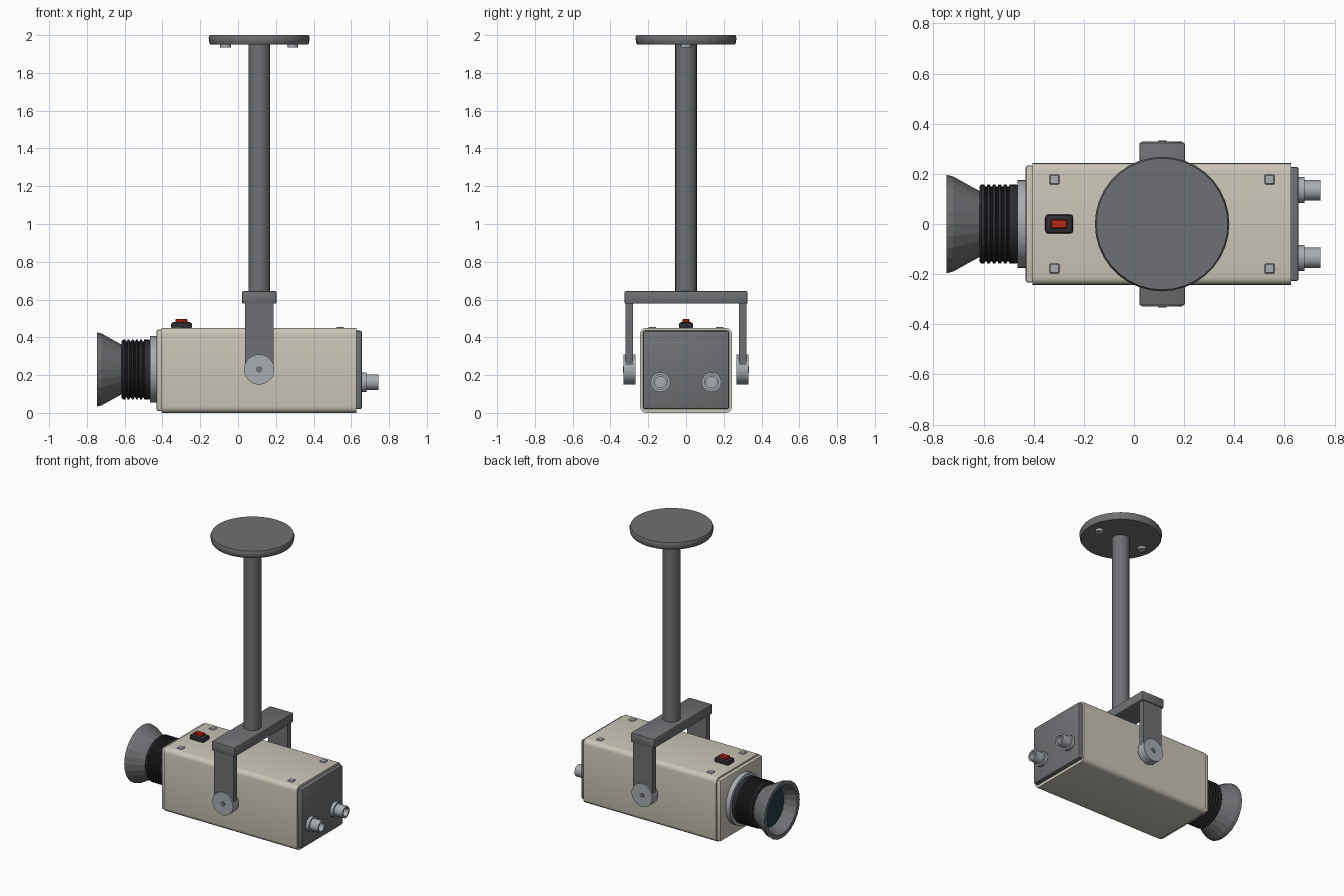
import bpy, bmesh, math
from mathutils import Vector

if "Cube" in bpy.data.objects:
    bpy.data.objects.remove(bpy.data.objects["Cube"])


def srgb(r, g, b):
    return tuple(((c / 255 + 0.055) / 1.055) ** 2.4 for c in (r, g, b)) + (1,)


def material(name, rgb):
    m = bpy.data.materials.new(name)
    m.diffuse_color = srgb(*rgb)
    m.use_nodes = True
    m.node_tree.nodes["Principled BSDF"].inputs["Base Color"].default_value = m.diffuse_color
    return m


BEIGE = material("beige paint", (203, 198, 184))
GREY = material("dark grey metal", (110, 112, 115))
SILVER = material("light grey metal", (168, 173, 178))
BLACK = material("black rubber", (46, 46, 52))
RED = material("red lamp", (190, 40, 18))
GLASS = material("dark blue glass", (30, 58, 72))


def finish(name, bm, mat, smooth=True):
    bmesh.ops.recalc_face_normals(bm, faces=bm.faces)
    me = bpy.data.meshes.new(name)
    bm.to_mesh(me)
    bm.free()
    me.materials.append(mat)
    ob = bpy.data.objects.new(name, me)
    bpy.context.collection.objects.link(ob)
    if smooth:
        bpy.ops.object.select_all(action='DESELECT')
        ob.select_set(True)
        bpy.context.view_layer.objects.active = ob
        bpy.ops.object.shade_smooth_by_angle(angle=math.radians(32))
    return ob


def box(name, lo, hi, mat, bevel=0.0, segments=2, along_x=False):
    """Box between two corners; along_x bevels only the edges that run along x."""
    lo, hi = Vector(lo), Vector(hi)
    bm = bmesh.new()
    bmesh.ops.create_cube(bm, size=1)
    for v in bm.verts:
        v.co = (lo + hi) / 2 + v.co * (hi - lo)
    if bevel:
        edges = [e for e in bm.edges if not along_x
                 or abs(e.verts[0].co.x - e.verts[1].co.x) > 1e-4]
        bmesh.ops.bevel(bm, geom=edges, offset=bevel, segments=segments,
                        profile=0.5, affect='EDGES')
    return finish(name, bm, mat)


def lathe(name, profile, centre, axis, mat, n=24, smooth=True):
    """Spin (position, radius) points about an axis; radius 0 closes an end."""
    bm = bmesh.new()
    rings = []
    for p, r in profile:
        ring = []
        for i in range(n if r else 1):
            a = math.tau * i / n
            u, w = r * math.cos(a), r * math.sin(a)
            co = {'x': (p, u, w), 'y': (u, p, w), 'z': (u, w, p)}[axis]
            ring.append(bm.verts.new(Vector(centre) + Vector(co)))
        rings.append(ring)
    for a, b in zip(rings, rings[1:]):
        for i in range(n):
            j = (i + 1) % n
            quad = [a[i % len(a)], a[j % len(a)], b[j % len(b)], b[i % len(b)]]
            bm.faces.new(list(dict.fromkeys(quad)))
    return finish(name, bm, mat, smooth)


def drum(name, a, b, r, centre, axis, mat, n=24):
    return lathe(name, [(a, 0), (a, r), (b, r), (b, 0)], centre, axis, mat, n)


MX = 0.112    # x of the hanging mount
LZ = 0.23     # height of lens axis and pivot

# Camera housing
box("housing", (-0.405, -0.243, 0), (0.627, 0.243, 0.45), BEIGE, 0.032, 4, True)
box("front_bezel", (-0.432, -0.234, 0.01), (-0.40, 0.234, 0.441), BEIGE, 0.01)
box("rear_panel", (0.61, -0.228, 0.02), (0.657, 0.228, 0.435), GREY, 0.01)

# Lens: mounting ring, ribbed barrel, hollow hood and glass
drum("lens_ring", -0.465, -0.42, 0.176, (0, 0, LZ), 'x', SILVER, 32)
barrel = [(-0.617, 0), (-0.617, 0.15), (-0.609, 0.158)]
for k in range(5):
    x = -0.597 + k * 0.022
    barrel += [(x, 0.158), (x + 0.004, 0.149), (x + 0.009, 0.149), (x + 0.013, 0.158)]
barrel += [(-0.47, 0.158), (-0.455, 0.15), (-0.455, 0)]
lathe("lens_barrel", barrel, (0, 0, LZ), 'x', BLACK, 24)
lathe("lens_hood", [(-0.61, 0), (-0.61, 0.128), (-0.722, 0.19), (-0.747, 0.196),
                    (-0.747, 0.168), (-0.66, 0.135), (-0.66, 0)],
      (0, 0, LZ), 'x', GREY, 24, smooth=False)
lathe("lens_glass", [(-0.655, 0.134), (-0.668, 0.134), (-0.674, 0.08), (-0.677, 0)],
      (0, 0, LZ), 'x', GLASS, 24)

# Recording lamp on top
box("lamp_base", (-0.354, -0.038, 0.445), (-0.243, 0.038, 0.48), BLACK, 0.012)
box("lamp", (-0.332, -0.018, 0.47), (-0.268, 0.018, 0.497), RED, 0.004, 1)

# Housing screws on top
for x in (-0.318, 0.541):
    for y in (-0.178, 0.178):
        box("housing_screw", (x - 0.02, y - 0.02, 0.44), (x + 0.02, y + 0.02, 0.456),
            SILVER, 0.004, 1)

# Rear sockets
for y in (-0.135, 0.135):
    lathe("rear_socket", [(0.65, 0), (0.65, 0.052), (0.68, 0.052), (0.68, 0.041),
                          (0.744, 0.041), (0.744, 0.029), (0.70, 0.029), (0.70, 0)],
          (0, y, 0.163), 'x', SILVER, 20)

# Ceiling plate, its screws and the hanging pole
lathe("ceiling_plate", [(1.95, 0), (1.95, 0.258), (1.957, 0.263), (1.985, 0.268),
                        (2.0, 0.262), (2.0, 0)], (MX, 0, 0), 'z', GREY, 36)
for dx in (-0.178, 0.178):
    drum("ceiling_screw", 1.934, 1.955, 0.028, (MX + dx, 0, 0), 'z', SILVER, 16)
drum("pole", 0.63, 1.96, 0.057, (MX, 0, 0), 'z', GREY, 24)

# Yoke: cross bar, round-ended arms and pivot knobs
box("yoke_bar", (MX - 0.091, -0.326, 0.578), (MX + 0.091, 0.326, 0.645), GREY, 0.008)
for s in (-1, 1):
    bm = bmesh.new()
    r = 0.076
    outline = [(r, 0.59), (-r, 0.59)]
    outline += [(r * math.cos(math.pi + math.pi * i / 12),
                 LZ + r * math.sin(math.pi + math.pi * i / 12)) for i in range(13)]
    face = bm.faces.new([bm.verts.new((MX + x, s * 0.28, z)) for x, z in outline])
    ext = bmesh.ops.extrude_face_region(bm, geom=[face])
    bmesh.ops.translate(bm, vec=(0, s * 0.039, 0),
                        verts=[v for v in ext['geom'] if isinstance(v, bmesh.types.BMVert)])
    finish("yoke_arm", bm, GREY)
    drum("pivot_knob", s * 0.267, s * 0.33, 0.08, (MX, 0, LZ), 'y', SILVER, 32)
    drum("pivot_pin", s * 0.32, s * 0.333, 0.017, (MX, 0, LZ), 'y', GREY, 12)
